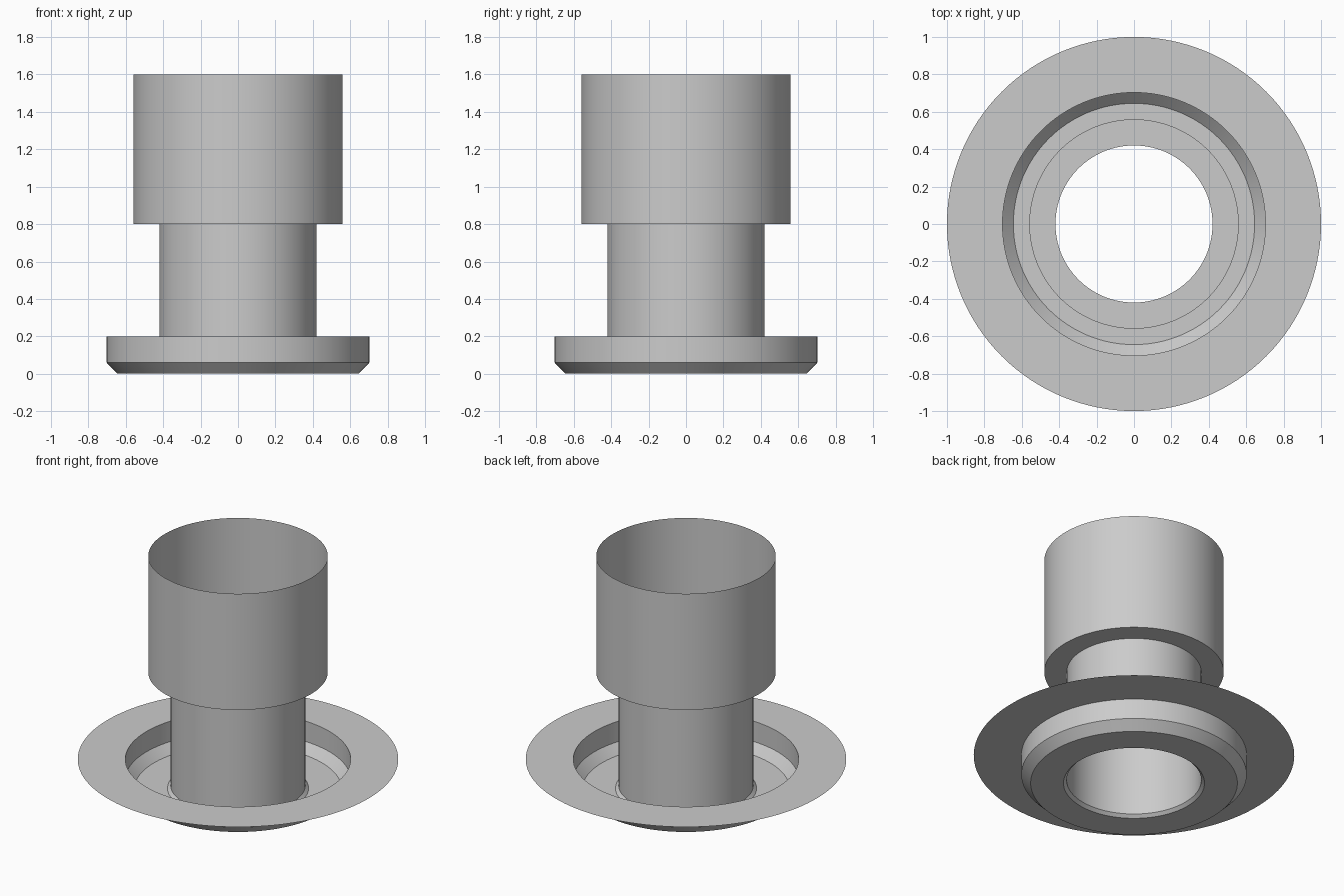
import bpy, bmesh, math

cube = bpy.data.objects.get("Cube")
if cube:
    bpy.data.objects.remove(cube, do_unlink=True)

SEGMENTS = 128

grey = bpy.data.materials.new("plain grey")
grey.use_nodes = True
colour = (0.6, 0.6, 0.6, 1.0)
grey.diffuse_color = colour
grey.node_tree.nodes["Principled BSDF"].inputs["Base Color"].default_value = colour


def revolve(name, profile):
    """Spin an open (radius, height) profile around z into a thin sheet."""
    bm = bmesh.new()
    verts = [bm.verts.new((r, 0, z)) for r, z in profile]
    edges = [bm.edges.new(pair) for pair in zip(verts, verts[1:])]
    bmesh.ops.spin(bm, geom=verts + edges, cent=(0, 0, 0), axis=(0, 0, 1),
                   angle=math.tau, steps=SEGMENTS, use_merge=True)
    bmesh.ops.remove_doubles(bm, verts=bm.verts, dist=0.0001)
    bm.normal_update()
    # Walls of the first strip face outward, the rest follow consistently
    first = max(bm.faces, key=lambda f: f.calc_center_median().z)
    c = first.calc_center_median()
    outward = first.normal.x * c.x + first.normal.y * c.y + first.normal.z
    if outward < 0:
        bmesh.ops.reverse_faces(bm, faces=bm.faces)
    mesh = bpy.data.meshes.new(name)
    bm.to_mesh(mesh)
    bm.free()
    mesh.materials.append(grey)
    obj = bpy.data.objects.new(name, mesh)
    bpy.context.collection.objects.link(obj)
    bpy.ops.object.select_all(action="DESELECT")
    obj.select_set(True)
    bpy.context.view_layer.objects.active = obj
    bpy.ops.object.shade_smooth_by_angle(angle=math.radians(25))
    return obj


# Wide open sleeve with its underside step
revolve("upper_sleeve", [(0.56, 1.6), (0.56, 0.8), (0.42, 0.8)])

# Narrow tube with a small flared foot
revolve("neck_tube", [(0.42, 0.8), (0.42, 0.02), (0.44, 0)])

# Dish floor, bevel, wall and flat outer rim
revolve("dished_flange", [(0.44, 0), (0.645, 0), (0.703, 0.06), (0.703, 0.2), (1, 0.2)])
